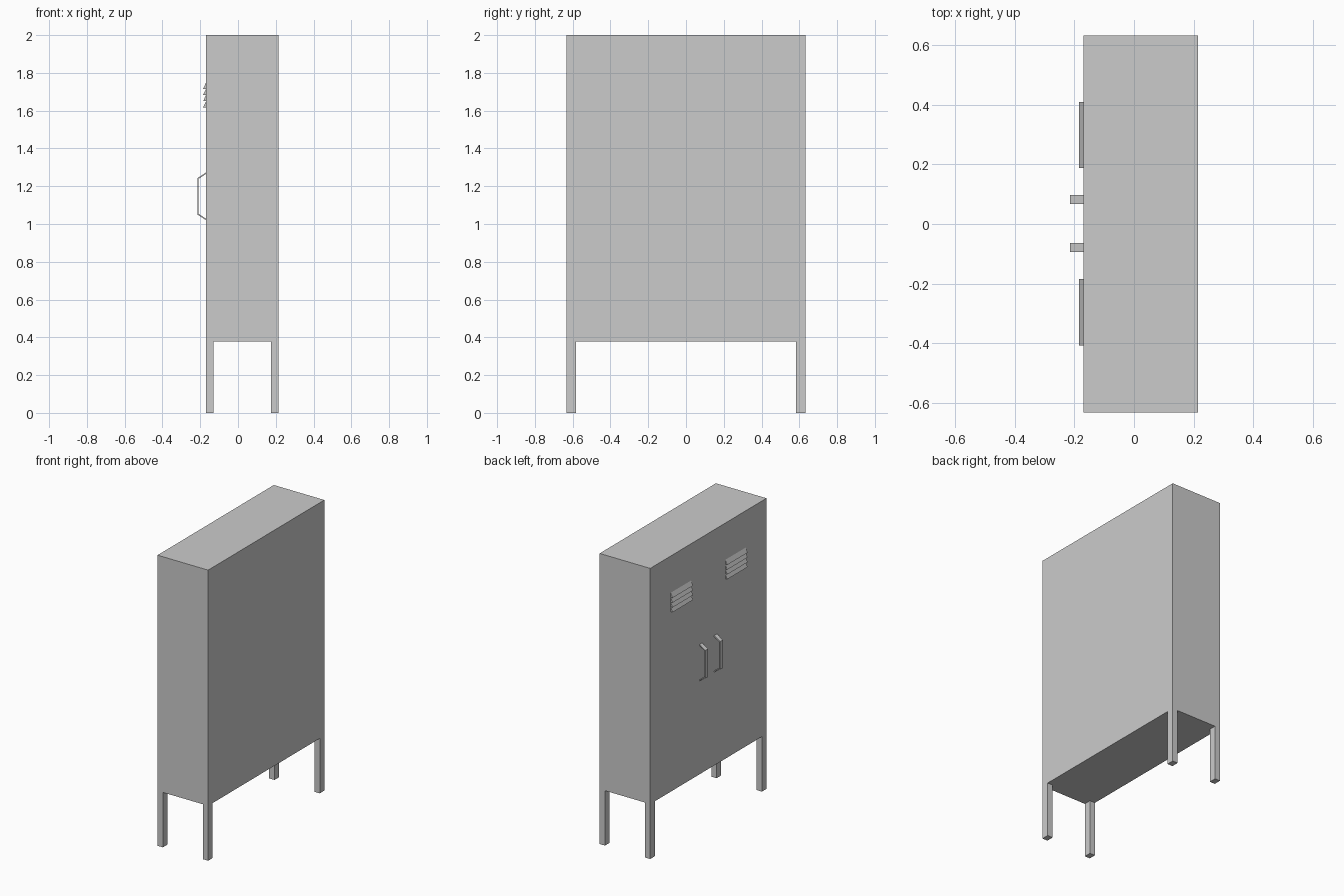
import bpy, bmesh
from mathutils import Vector

if "Cube" in bpy.data.objects:
    bpy.data.objects.remove(bpy.data.objects["Cube"])

FRONT, BACK, SIDE, FLOOR, TOP = -0.17, 0.215, 0.632, 0.378, 2.0


def extrude_y(name, outline, y0, y1):
    """Solid made by sweeping an (x, z) outline along y."""
    bm = bmesh.new()
    face = bm.faces.new([bm.verts.new((x, y0, z)) for x, z in outline])
    geom = bmesh.ops.extrude_face_region(bm, geom=[face])["geom"]
    verts = [g for g in geom if isinstance(g, bmesh.types.BMVert)]
    bmesh.ops.translate(bm, verts=verts, vec=Vector((0, y1 - y0, 0)))
    bmesh.ops.recalc_face_normals(bm, faces=bm.faces)
    mesh = bpy.data.meshes.new(name)
    bm.to_mesh(mesh)
    bm.free()
    obj = bpy.data.objects.new(name, mesh)
    bpy.context.collection.objects.link(obj)
    return obj


def box(name, x0, x1, y0, y1, z0, z1):
    return extrude_y(name, [(x0, z0), (x1, z0), (x1, z1), (x0, z1)], y0, y1)


# Cabinet body
box("cabinet_body", FRONT, BACK, -SIDE, SIDE, FLOOR, TOP)

# Bent strip handle: outer path, then inner path back to the door
handle = [(FRONT, 1.272), (-0.215, 1.243), (-0.215, 1.05), (FRONT, 1.021),
          (FRONT, 1.029), (-0.208, 1.054), (-0.208, 1.239), (FRONT, 1.264)]

for side, s in (("left", -1), ("right", 1)):
    # Legs flush with the body corners
    y0, y1 = sorted((s * SIDE, s * (SIDE - 0.05)))
    box(f"front_leg_{side}", FRONT, FRONT + 0.04, y0, y1, 0, FLOOR)
    box(f"back_leg_{side}", BACK - 0.04, BACK, y0, y1, 0, FLOOR)

    # Door handles
    y = s * 0.08 + 0.0015
    extrude_y(f"handle_{side}", handle, y - 0.015, y + 0.015)

    # Wedge shaped vent louvers
    y = s * 0.297 + 0.0015
    for i in range(4):
        z = 1.617 + i * 0.033
        extrude_y(f"vent_louver_{side}_{i + 1}",
                  [(FRONT, z), (-0.185, z), (FRONT, z + 0.031)],
                  y - 0.111, y + 0.111)
